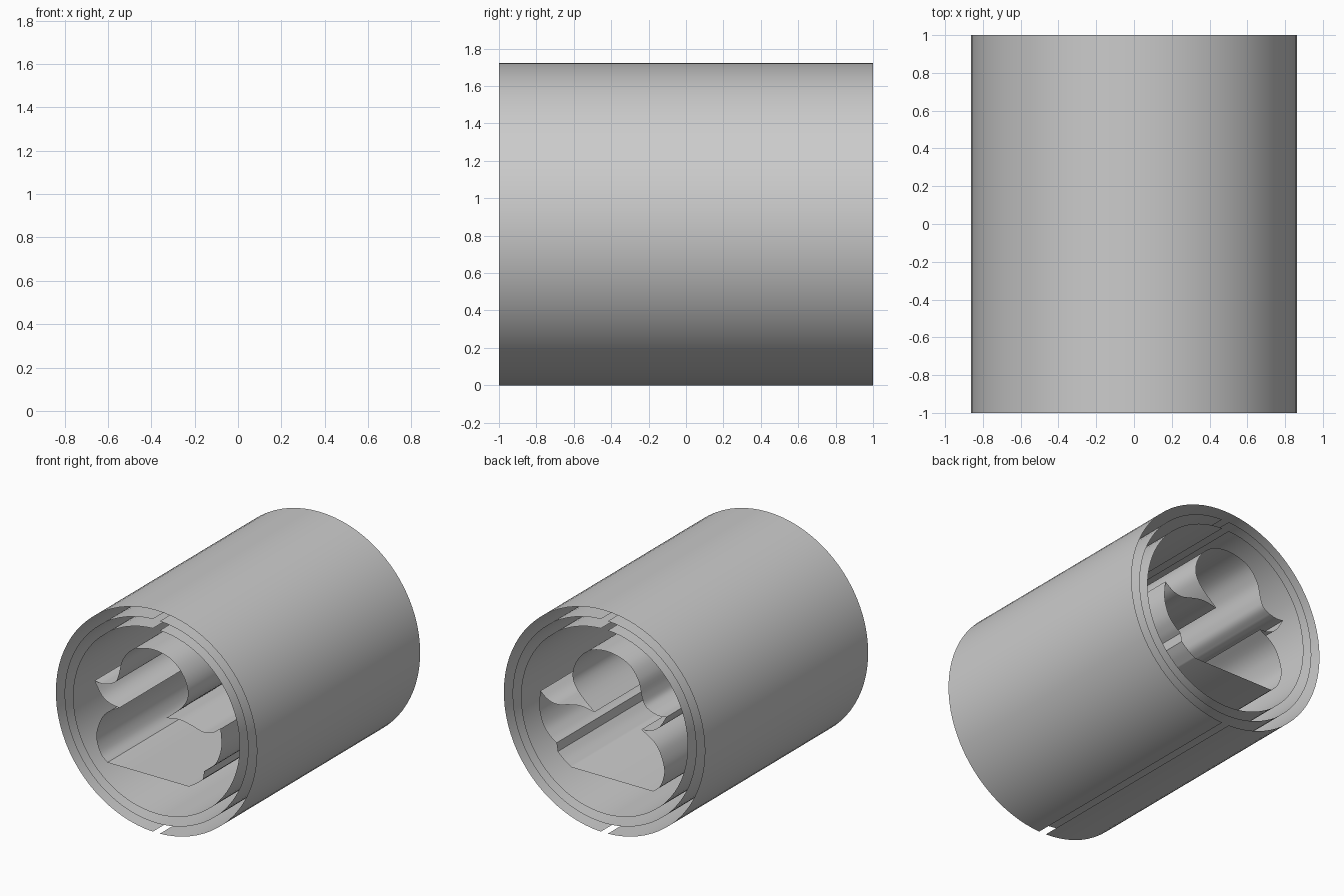
import bpy, bmesh, math

if "Cube" in bpy.data.objects:
    bpy.data.objects.remove(bpy.data.objects["Cube"])

CZ = 0.86      # height of the tube axis
HALF = 1.0     # half length along y


def extrude_sheet(name, points, closed):
    """Open-ended sheet: an x/z outline swept along y, without caps."""
    bm = bmesh.new()
    front = [bm.verts.new((x, -HALF, z + CZ)) for x, z in points]
    back = [bm.verts.new((x, HALF, z + CZ)) for x, z in points]
    n = len(points)
    for i in range(n if closed else n - 1):
        j = (i + 1) % n
        bm.faces.new((front[i], front[j], back[j], back[i]))
    mesh = bpy.data.meshes.new(name)
    bm.to_mesh(mesh)
    bm.free()
    obj = bpy.data.objects.new(name, mesh)
    bpy.context.collection.objects.link(obj)
    bpy.context.view_layer.objects.active = obj
    obj.select_set(True)
    bpy.ops.object.shade_smooth_by_angle(angle=math.radians(35))
    obj.select_set(False)
    return obj


def arc(cx, cz, r, a0, a1, n):
    return [(cx + r * math.cos(a0 + (a1 - a0) * i / n),
             cz + r * math.sin(a0 + (a1 - a0) * i / n)) for i in range(n + 1)]


def spline(pts, steps=5):
    """Catmull-Rom curve through the points."""
    p = [pts[0]] + pts + [pts[-1]]
    out = []
    for i in range(1, len(p) - 2):
        for s in range(steps):
            t = s / steps
            out.append(tuple(0.5 * (2 * b + (c - a) * t + (2 * a - 5 * b + 4 * c - d) * t * t
                                    + (3 * b - a - 3 * c + d) * t ** 3)
                             for a, b, c, d in zip(p[i - 1], p[i], p[i + 1], p[i + 2])))
    return out + [pts[-1]]


# Three nested tubes, each with a narrow lengthwise slit
for name, r, slit in (("outer_tube", 0.862, -90), ("middle_tube", 0.787, 90), ("inner_tube", 0.715, 90)):
    gap = math.asin(0.03 / r)
    start = math.radians(slit)
    extrude_sheet(name, arc(0, 0, r, start + gap, start + 2 * math.pi - gap, 80), False)

# Bird-shaped core: sharp corners separate the smooth runs
runs = [
    # head, from bill to neck
    [(-0.41, 0.18), (-0.35, 0.215), (-0.322, 0.28), (-0.29, 0.40), (-0.20, 0.505), (-0.03, 0.55),
     (0.13, 0.515), (0.235, 0.41), (0.272, 0.28), (0.22, 0.17), (0.085, 0.05)],
    # back up to the tail tip
    [(0.085, 0.05), (0.20, 0.067), (0.30, 0.05), (0.40, 0.025), (0.48, 0.04), (0.55, 0.09)],
    # rump
    [(0.55, 0.09), (0.557, -0.05), (0.52, -0.17), (0.46, -0.24), (0.41, -0.275)],
    # underside
    [(0.41, -0.275), (0.40, -0.34)],
    [(0.40, -0.34), (0.35, -0.385), (0.28, -0.43)],
    [(0.28, -0.43), (-0.42, -0.43)],
    # chest
    [(-0.42, -0.43), (-0.48, -0.37), (-0.515, -0.25), (-0.48, -0.12), (-0.42, -0.04), (-0.316, 0.022)],
    # bill
    [(-0.316, 0.022), (-0.40, 0.035), (-0.47, 0.08), (-0.53, 0.175)],
    [(-0.53, 0.175), (-0.47, 0.168), (-0.41, 0.18)],
]
outline = []
for run in runs:
    outline += (spline(run) if len(run) > 2 else run)[:-1]
extrude_sheet("bird_core", outline, True)
